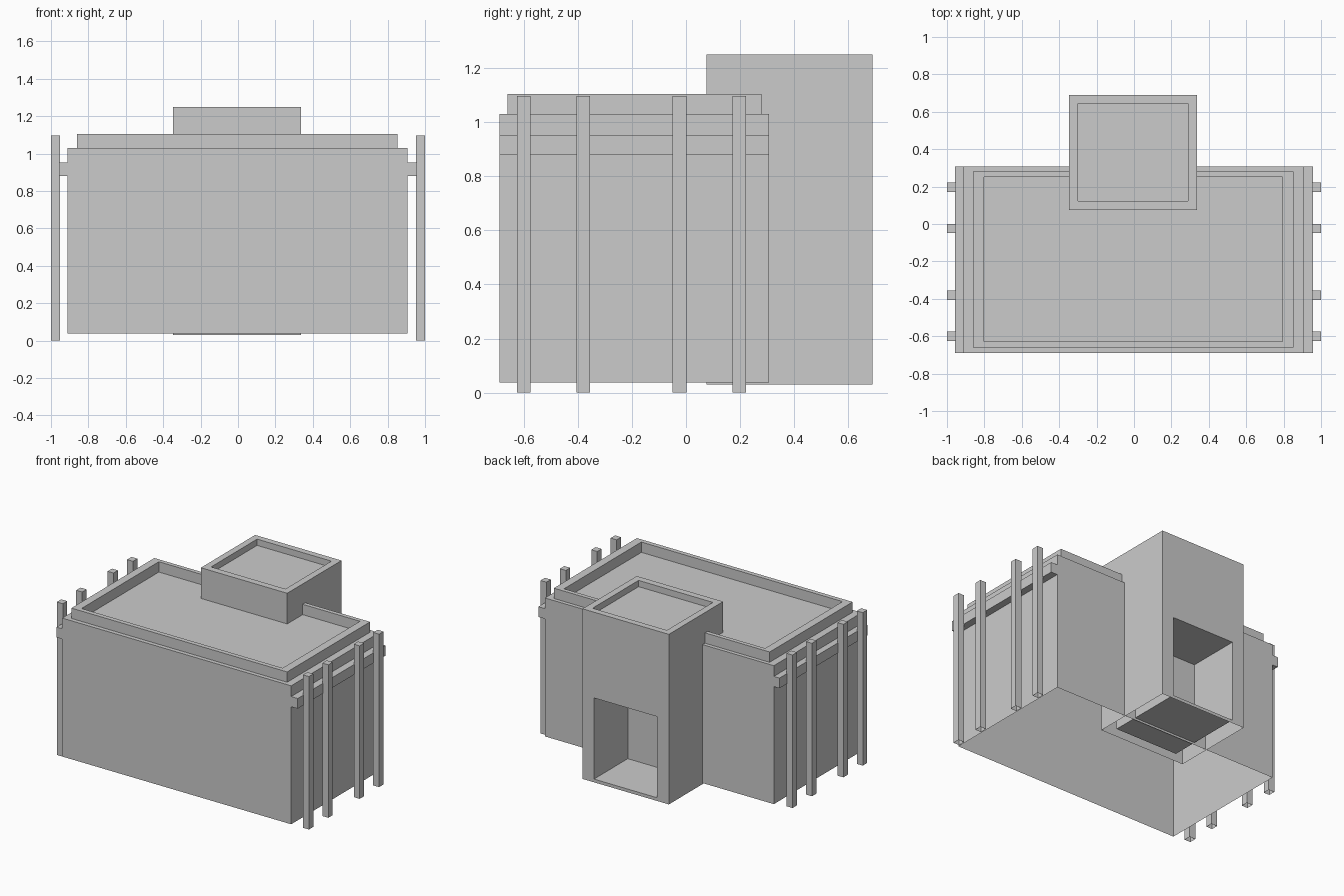
import bpy, bmesh

if "Cube" in bpy.data.objects:
    bpy.data.objects.remove(bpy.data.objects["Cube"])


def rings_to_mesh(bm, rings):
    """Stack rectangular rings (x0, x1, y0, y1, z): open at the start, capped at the end."""
    prev = None
    for x0, x1, y0, y1, z in rings:
        ring = [bm.verts.new(p) for p in
                ((x0, y0, z), (x1, y0, z), (x1, y1, z), (x0, y1, z))]
        if prev:
            for i in range(4):
                j = (i + 1) % 4
                bm.faces.new((prev[i], prev[j], ring[j], ring[i]))
        prev = ring
    bm.faces.new(prev)


def finish(name, bm):
    mesh = bpy.data.meshes.new(name)
    bm.to_mesh(mesh)
    bm.free()
    obj = bpy.data.objects.new(name, mesh)
    bpy.context.collection.objects.link(obj)
    return obj


def mirror_x(obj):
    mod = obj.modifiers.new("mirror", 'MIRROR')
    mod.use_axis[0] = True


# Main block: open underside, ledge, parapet and sunken roof
wall = (-0.912, 0.905, -0.69, 0.307)
parapet = (-0.86, 0.852, -0.66, 0.28)
roof = (-0.803, 0.793, -0.627, 0.25)
bm = bmesh.new()
rings_to_mesh(bm, [(*wall, 0.037), (*wall, 1.03), (*parapet, 1.03),
                   (*parapet, 1.104), (*roof, 1.104), (*roof, 1.03)])
finish("main_block", bm)

# Stair tower: open underside, rimmed roof, doorway in the back
shell = (-0.347, 0.338, 0.075, 0.69)
inner = (-0.30, 0.29, 0.123, 0.645)
bm = bmesh.new()
rings_to_mesh(bm, [(*shell, 0.03), (*shell, 1.25), (*inner, 1.25), (*inner, 1.205)])
bm.normal_update()
back = max(bm.faces, key=lambda f: f.calc_center_median().y)
bmesh.ops.inset_individual(bm, faces=[back], thickness=0.05)
for v in back.verts:
    v.co.x = 0.247 if v.co.x > 0 else -0.253
    v.co.z = 0.635 if v.co.z > 0.6 else 0.053
# Room behind the doorway
room = bmesh.ops.extrude_discrete_faces(bm, faces=[back])["faces"]
for v in room[0].verts:
    v.co.y = 0.12
finish("stair_tower", bm)

# Side rails
bm = bmesh.new()
bmesh.ops.create_cube(bm, size=1)
for v in bm.verts:
    v.co.x = 0.957 if v.co.x > 0 else 0.90
    v.co.y = 0.307 if v.co.y > 0 else -0.69
    v.co.z = 0.953 if v.co.z > 0 else 0.88
mirror_x(finish("side_rail", bm))

# Slim side posts, open at the foot
for i, y in enumerate((-0.60, -0.38, -0.024, 0.196)):
    post = (0.953, 1.0, y - 0.025, y + 0.025)
    bm = bmesh.new()
    rings_to_mesh(bm, [(*post, 0.0), (*post, 1.097)])
    mirror_x(finish(f"side_post_{i + 1}", bm))
